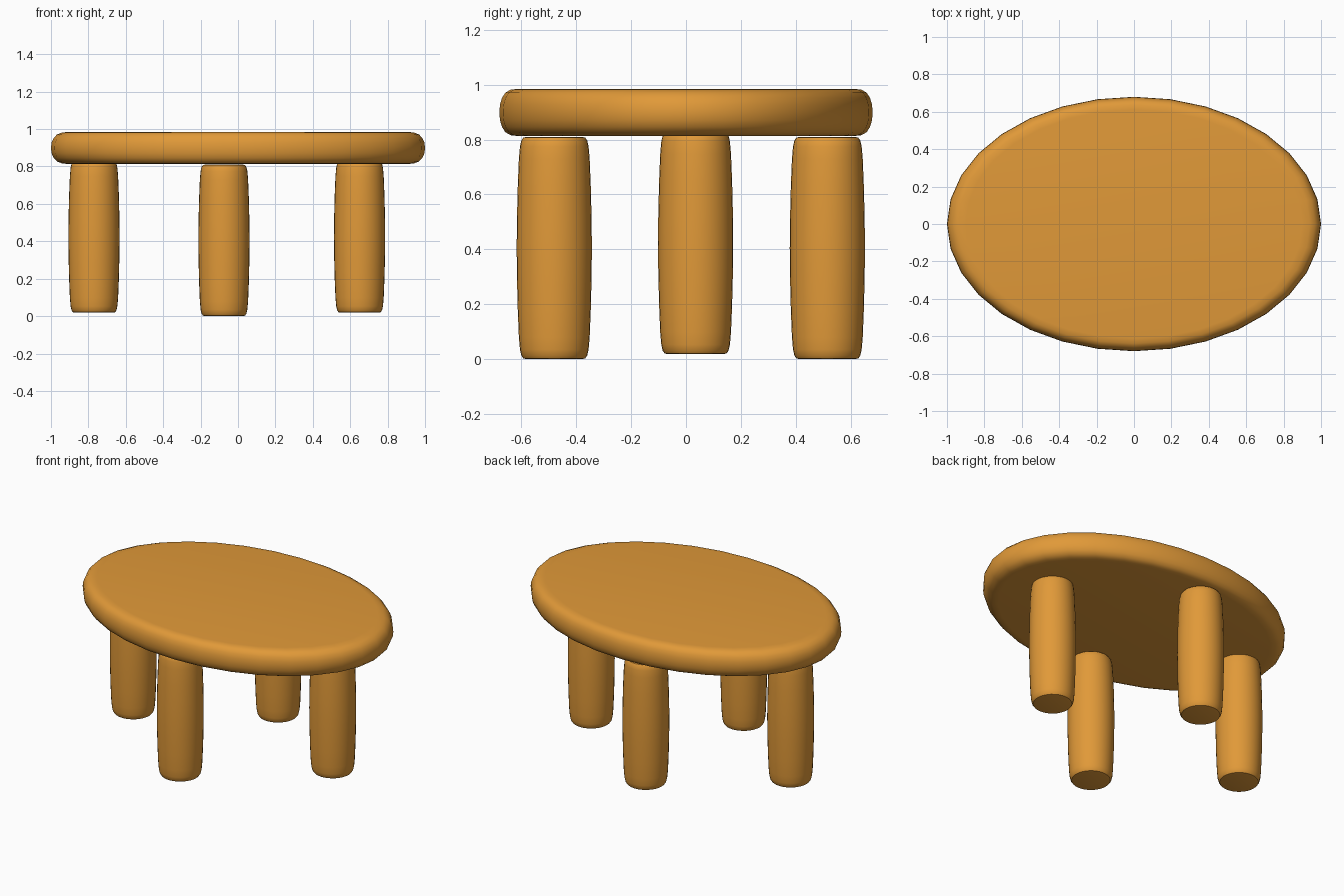
import bpy, math

if "Cube" in bpy.data.objects:
    bpy.data.objects.remove(bpy.data.objects["Cube"])

SIDES = 32
wood = bpy.data.materials.new("warm_wood")
wood.diffuse_color = (0.75, 0.32, 0.04, 1)
wood.use_nodes = True
wood.node_tree.nodes["Principled BSDF"].inputs["Base Color"].default_value = wood.diffuse_color


def lathe(name, profile, loc, sx=1.0, sy=1.0):
    """Closed solid of revolution from (radius, z) points, bottom to top."""
    verts, faces = [], []
    for r, z in profile:
        for i in range(SIDES):
            a = 2 * math.pi * i / SIDES
            verts.append((r * sx * math.cos(a), r * sy * math.sin(a), z))
    for k in range(len(profile) - 1):
        for i in range(SIDES):
            j = (i + 1) % SIDES
            a, b = k * SIDES, (k + 1) * SIDES
            faces.append((a + i, a + j, b + j, b + i))
    last = (len(profile) - 1) * SIDES
    faces.append(tuple(reversed(range(SIDES))))
    faces.append(tuple(range(last, last + SIDES)))
    mesh = bpy.data.meshes.new(name)
    mesh.from_pydata(verts, [], faces)
    mesh.materials.append(wood)
    ob = bpy.data.objects.new(name, mesh)
    bpy.context.collection.objects.link(ob)
    ob.location = loc
    bpy.context.view_layer.objects.active = ob
    ob.select_set(True)
    bpy.ops.object.shade_smooth_by_angle(angle=math.radians(40))
    ob.select_set(False)
    return ob


# Oval table top with a rounded rim, mirrored about its mid height
rim = [(0.90, -0.086), (0.94, -0.083), (0.968, -0.072), (0.986, -0.053), (0.997, -0.028)]
top_profile = rim + [(1.0, 0.0)] + [(r, -z) for r, z in reversed(rim)]
lathe("table_top", top_profile, (0, 0, 0.899), 1.0, 0.68)

# Four slightly barrel-shaped legs with rounded ends
end = [(0.100, 0.0), (0.113, 0.003), (0.120, 0.013), (0.125, 0.035),
       (0.129, 0.08), (0.133, 0.18), (0.136, 0.30)]
H = 0.81
leg_profile = end + [(0.137, H / 2)] + [(r, H - z) for r, z in reversed(end)]
for name, loc in {
    "left_leg": (-0.77, 0.035, 0.018),
    "right_leg": (0.65, 0.035, 0.018),
    "front_leg": (-0.075, -0.48, 0.0),
    "back_leg": (-0.075, 0.515, 0.0),
}.items():
    lathe(name, leg_profile, loc)
